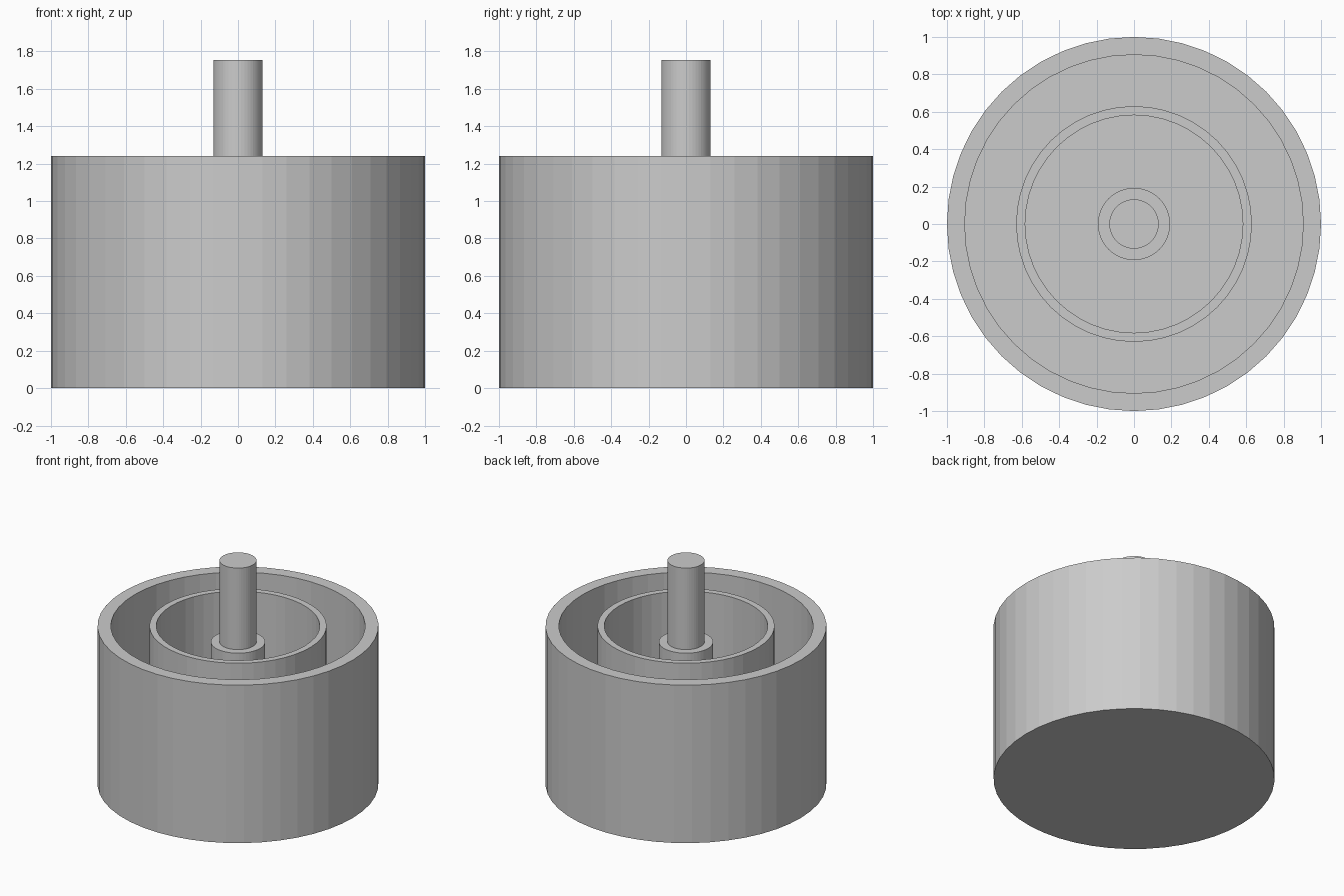
import bpy, bmesh
from math import cos, sin, tau

if "Cube" in bpy.data.objects:
    bpy.data.objects.remove(bpy.data.objects["Cube"])

SIDES = 48
FLOOR = 0.10   # base thickness
RIM = 1.24     # shared height of both walls


def lathe(name, profile, closed=False):
    """Revolve (radius, z) points about z; open profiles are capped at both ends."""
    bm = bmesh.new()
    rings = [[bm.verts.new((r * cos(tau * i / SIDES), r * sin(tau * i / SIDES), z))
              for i in range(SIDES)] for r, z in profile]
    pairs = list(zip(rings, rings[1:]))
    if closed:
        pairs.append((rings[-1], rings[0]))
    else:
        bm.faces.new(rings[0])
        bm.faces.new(rings[-1])
    for a, b in pairs:
        for i in range(SIDES):
            j = (i + 1) % SIDES
            bm.faces.new((a[i], a[j], b[j], b[i]))
    bmesh.ops.recalc_face_normals(bm, faces=bm.faces)
    mesh = bpy.data.meshes.new(name)
    bm.to_mesh(mesh)
    bm.free()
    obj = bpy.data.objects.new(name, mesh)
    bpy.context.collection.objects.link(obj)
    return obj


# Outer cup with solid base
lathe("outer_cup", [(1.0, 0), (1.0, RIM), (0.905, RIM), (0.905, FLOOR)])

# Thin inner wall standing on the base
lathe("inner_wall", [(0.63, FLOOR), (0.63, RIM), (0.582, RIM), (0.582, FLOOR)], closed=True)

# Central hub, stepping in to the shaft
lathe("hub_and_shaft", [(0.193, FLOOR), (0.193, 1.115), (0.132, 1.115), (0.132, 1.755)])
